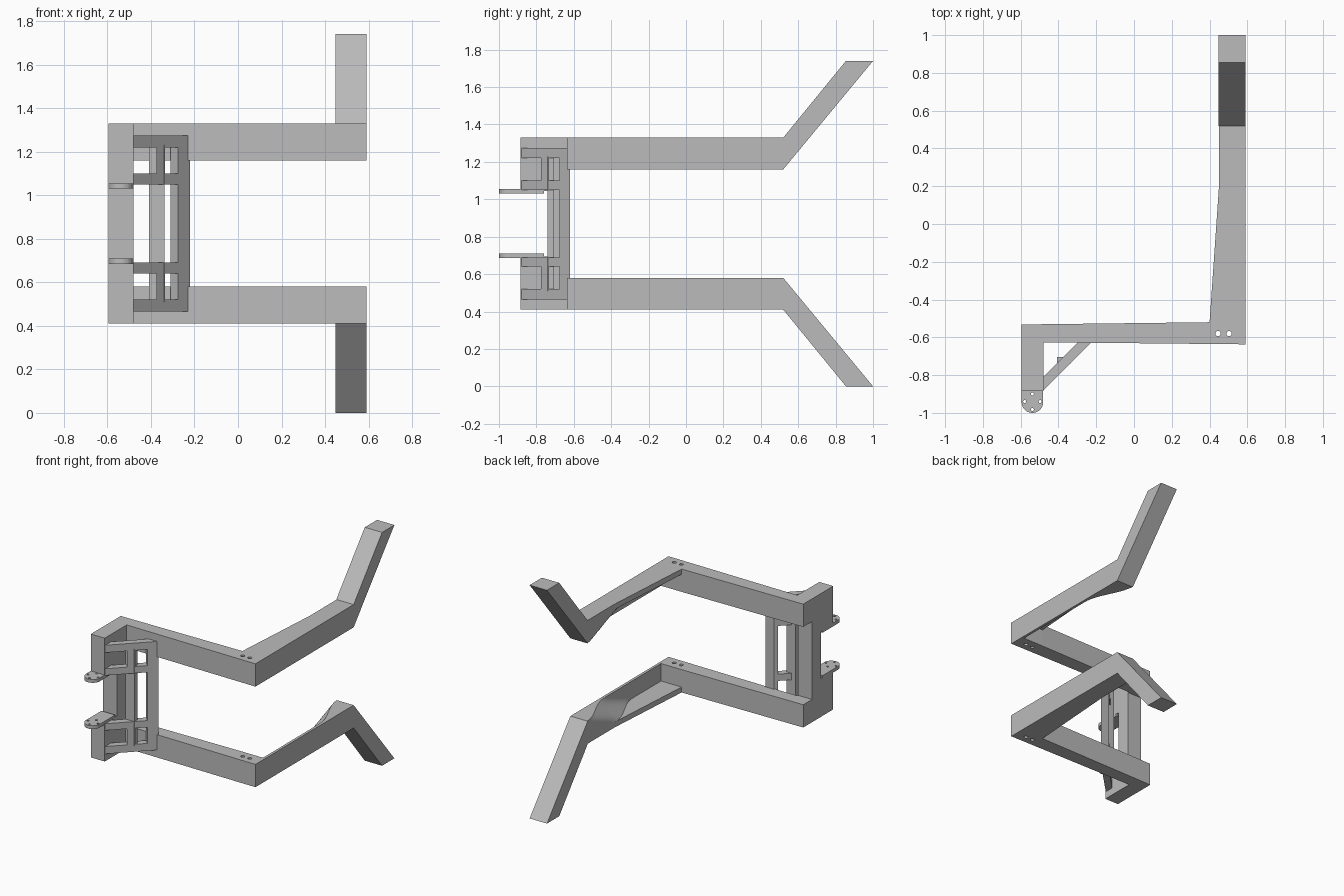
import bpy, bmesh, math

if "Cube" in bpy.data.objects:
    bpy.data.objects.remove(bpy.data.objects["Cube"])

MID = 0.87          # height of the symmetry plane
OUT, INN = 0.46, 0.29   # outer and inner faces of each arm, measured from MID

grey = bpy.data.materials.new("plain_grey")
grey.use_nodes = True
grey.diffuse_color = (0.5, 0.5, 0.5, 1)
grey.node_tree.nodes["Principled BSDF"].inputs["Base Color"].default_value = (0.5, 0.5, 0.5, 1)


def loft(name, rings):
    """Closed solid through rings of equal point count."""
    bm = bmesh.new()
    loops = [[bm.verts.new(p) for p in ring] for ring in rings]
    n = len(loops[0])
    for a, b in zip(loops, loops[1:]):
        for i in range(n):
            j = (i + 1) % n
            bm.faces.new((a[i], a[j], b[j], b[i]))
    bm.faces.new(loops[0])
    bm.faces.new(loops[-1])
    bmesh.ops.recalc_face_normals(bm, faces=bm.faces)
    mesh = bpy.data.meshes.new(name)
    bm.to_mesh(mesh)
    bm.free()
    ob = bpy.data.objects.new(name, mesh)
    bpy.context.collection.objects.link(ob)
    mesh.materials.append(grey)
    return ob


def plate(name, outline, z0, z1):
    return loft(name, [[(x, y, z) for x, y in outline] for z in (z0, z1)])


def side_profile(name, outline, x0, x1):
    return loft(name, [[(x, y, z) for y, z in outline] for x in (x0, x1)])


def box(name, x0, x1, y0, y1, z0, z1):
    return plate(name, [(x0, y0), (x1, y0), (x1, y1), (x0, y1)], z0, z1)


def activate(ob):
    bpy.ops.object.select_all(action='DESELECT')
    bpy.context.view_layer.objects.active = ob
    ob.select_set(True)


def drill(ob, centres, radius):
    for cx, cy in centres:
        ring = [(cx + radius * math.cos(math.tau * i / 16),
                 cy + radius * math.sin(math.tau * i / 16)) for i in range(16)]
        cutter = plate("drill_cutter", ring, -1, 3)
        cutter.hide_render = True
        mod = ob.modifiers.new("hole", 'BOOLEAN')
        mod.operation = 'DIFFERENCE'
        mod.solver = 'EXACT'
        mod.object = cutter
        activate(ob)
        bpy.ops.object.modifier_apply(modifier=mod.name)
        bpy.data.objects.remove(cutter)


def smoothstep(t):
    t = max(0.0, min(1.0, t))
    return t * t * (3 - 2 * t)


def arm_section(y, sign):
    """Flanged section whose web flares into a full bar near the bend."""
    edge = min(0.40 + 0.05 * (y + 0.52) / 0.72, 0.45)
    pts = [(0.59, INN), (0.59, OUT), (edge, OUT), (edge, 0.42)]
    for k in range(7):
        t = k / 6
        start = -0.18 + 0.33 * t
        web = 0.57 + (edge - 0.57) * smoothstep((y - start) / 0.38)
        pts.append((web, 0.42 + (INN - 0.42) * t))
    return [(x, y, MID + sign * d) for x, d in pts]


for label, s in (("upper", 1), ("lower", -1)):
    def z(d):
        return MID + s * d

    # Cross bar with two drilled holes at the corner
    bar = plate(label + "_cross_bar",
                [(-0.595, -0.625), (0.59, -0.637), (0.59, -0.52), (0.40, -0.52), (-0.595, -0.532)],
                z(INN), z(OUT))
    drill(bar, [(0.445, -0.58), (0.503, -0.58)], 0.014)

    # Long arm with scooped inner side
    steps = 30
    arm = loft(label + "_arm",
               [arm_section(-0.525 + 1.045 * i / steps, s) for i in range(steps + 1)])
    activate(arm)
    bpy.ops.object.shade_smooth_by_angle(angle=math.radians(30))

    # Splayed end leg
    side_profile(label + "_end_leg",
                 [(0.52, z(INN)), (1.0, z(MID)), (0.855, z(MID)), (0.52, z(OUT))],
                 0.447, 0.59)

    # Rounded mounting tab with four small holes
    arc = [(-0.538 + 0.057 * math.cos(math.pi + math.pi * i / 16),
            -0.943 + 0.057 * math.sin(math.pi + math.pi * i / 16)) for i in range(17)]
    tab = plate(label + "_tab", arc + [(-0.481, -0.76), (-0.595, -0.76)], z(0.16), z(0.185))
    drill(tab, [(-0.538, -0.9), (-0.538, -0.982), (-0.579, -0.94), (-0.497, -0.94)], 0.008)

    # Diagonal rails of the brace
    for part, d0, d1 in (("inner", 0.18, 0.23), ("outer", 0.35, 0.405)):
        plate(f"{label}_{part}_brace_rail",
              [(-0.48, -0.88), (-0.22, -0.62), (-0.29, -0.62), (-0.48, -0.81)],
              z(d0), z(d1))

    # Short stud between the rails
    plate(label + "_brace_stud",
          [(-0.375, -0.775), (-0.335, -0.735), (-0.335, -0.705), (-0.375, -0.705)],
          z(0.22), z(0.36))

# Hinge column with a notch in its front
N = 0.175
side_profile("hinge_column",
             [(-0.885, MID - OUT), (-0.55, MID - OUT), (-0.55, MID - INN), (-0.635, MID - INN),
              (-0.635, MID + INN), (-0.55, MID + INN), (-0.55, MID + OUT), (-0.885, MID + OUT),
              (-0.885, MID + N), (-0.74, MID + N), (-0.74, MID - N), (-0.885, MID - N)],
             -0.595, -0.48)

# Upright ends of the brace
plate("brace_upright",
      [(-0.275, -0.675), (-0.22, -0.62), (-0.29, -0.62), (-0.31, -0.64)],
      MID - 0.405, MID + 0.405)
box("brace_post", -0.408, -0.337, -0.74, -0.705, MID - 0.36, MID + 0.36)
